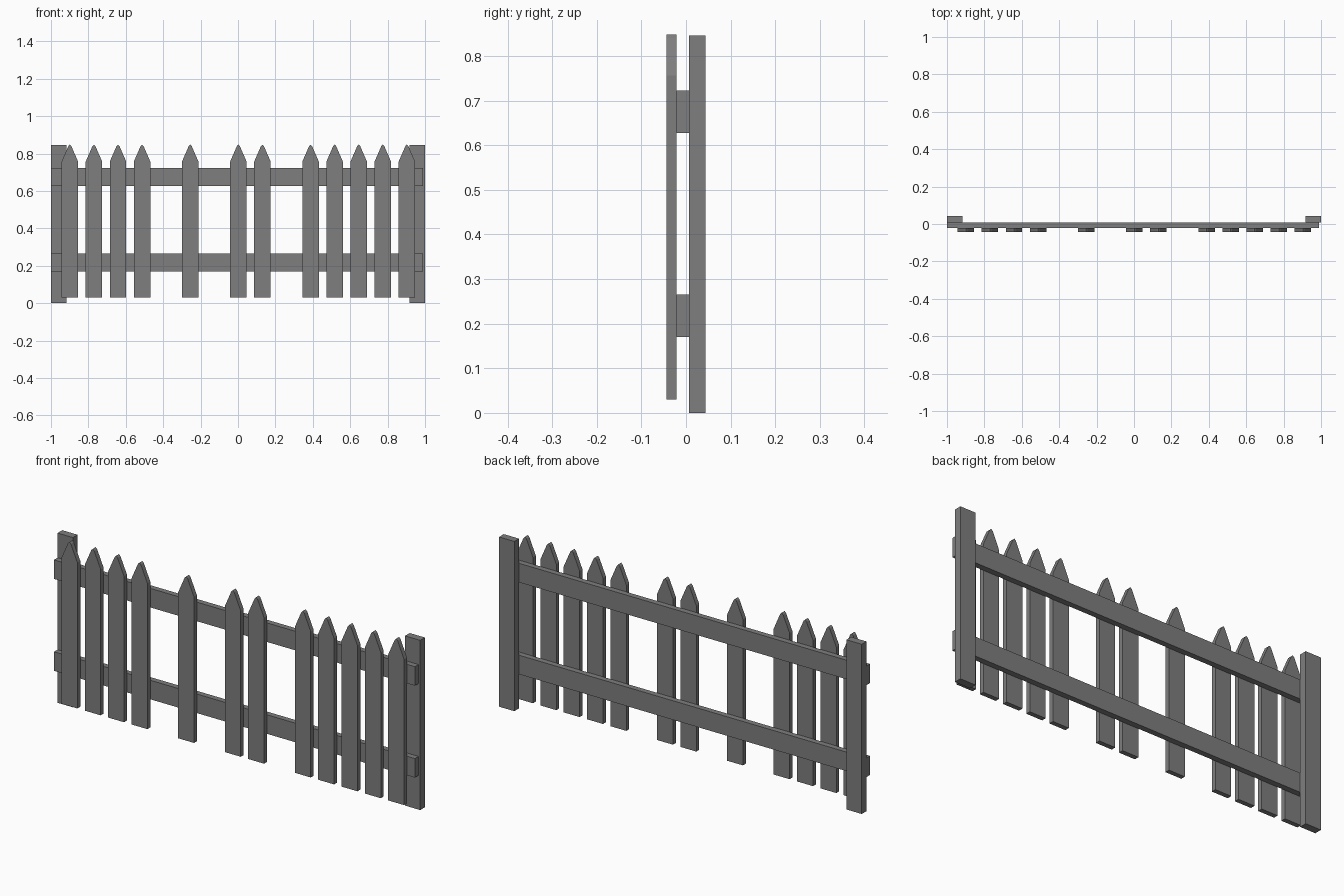
import bpy
import bmesh

cube = bpy.data.objects.get("Cube")
if cube:
    bpy.data.objects.remove(cube, do_unlink=True)

# Single weathered grey
grey = bpy.data.materials.new("weathered_grey")
grey.use_nodes = True
colour = (0.21, 0.21, 0.21, 1)
grey.diffuse_color = colour
grey.node_tree.nodes["Principled BSDF"].inputs["Base Color"].default_value = colour


def board(name, outline, y_front, y_back):
    """Extrude an x-z outline (counter-clockwise from the front) into a board."""
    bm = bmesh.new()
    face = bm.faces.new([bm.verts.new((x, y_front, z)) for x, z in outline])
    result = bmesh.ops.extrude_face_region(bm, geom=[face], use_keep_orig=True)
    moved = [v for v in result["geom"] if isinstance(v, bmesh.types.BMVert)]
    bmesh.ops.translate(bm, verts=moved, vec=(0, y_back - y_front, 0))
    bmesh.ops.recalc_face_normals(bm, faces=bm.faces)
    mesh = bpy.data.meshes.new(name)
    bm.to_mesh(mesh)
    bm.free()
    mesh.materials.append(grey)
    obj = bpy.data.objects.new(name, mesh)
    bpy.context.collection.objects.link(obj)
    return obj


def rectangle(x0, x1, z0, z1):
    return [(x0, z0), (x1, z0), (x1, z1), (x0, z1)]


# End posts behind the rails
for side, x0 in (("right", -1.0), ("left", 0.916)):
    board(side + "_post", rectangle(x0, x0 + 0.084, 0, 0.846), 0.007, 0.044)

# Two horizontal rails
for level, z0 in (("lower", 0.17), ("upper", 0.628)):
    board(level + "_rail", rectangle(-1.0, 0.99, z0, z0 + 0.095), -0.021, 0.007)

# Pointed pickets, with some slots left empty
HALF, BOTTOM, SHOULDER, TIP = 0.044, 0.03, 0.757, 0.848
right_edge = [(HALF, BOTTOM), (HALF, SHOULDER), (0.008, TIP - 0.008)]
left_edge = [(-x, z) for x, z in reversed(right_edge)]
profile = right_edge + [(0, TIP)] + left_edge
missing = {4, 6, 9}
for slot in range(15):
    if slot not in missing:
        centre = -0.899 + slot * 0.1287
        board(f"picket_{slot + 1}", [(centre + x, z) for x, z in profile], -0.044, -0.021)
